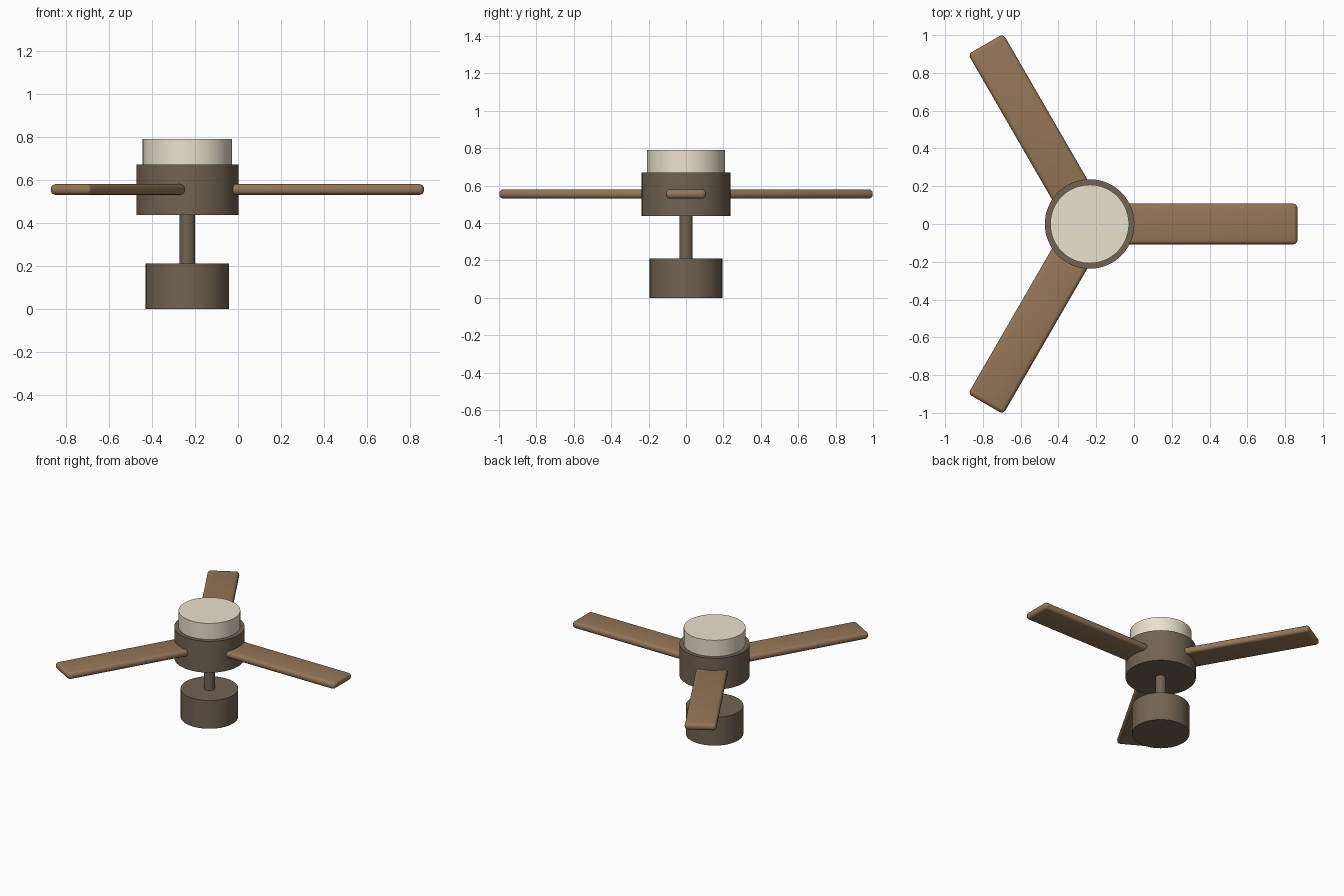
import bpy
from math import radians, pi

if "Cube" in bpy.data.objects:
    bpy.data.objects.remove(bpy.data.objects["Cube"])

AXIS_X = -0.235  # hub axis; the three-blade sweep is off-centre in x


def material(name, rgb):
    mat = bpy.data.materials.new(name)
    mat.diffuse_color = (*rgb, 1.0)
    mat.use_nodes = True
    mat.node_tree.nodes["Principled BSDF"].inputs["Base Color"].default_value = mat.diffuse_color
    return mat


bronze = material("bronze", (0.17, 0.125, 0.085))
wood = material("wood", (0.30, 0.18, 0.095))
glass = material("frosted_glass", (0.83, 0.76, 0.62))


def finish(obj, name, mat):
    obj.name = name
    obj.data.materials.append(mat)
    bpy.ops.object.shade_smooth_by_angle(angle=radians(40))


def drum(name, radius, z0, z1, mat, sides=64):
    bpy.ops.mesh.primitive_cylinder_add(
        vertices=sides, radius=radius, depth=z1 - z0,
        location=(AXIS_X, 0, (z0 + z1) / 2))
    finish(bpy.context.object, name, mat)


def blade(name, angle, r0=0.19, r1=1.10, width=0.215, z0=0.53, z1=0.58):
    bpy.ops.mesh.primitive_cube_add(size=1)
    obj = bpy.context.object
    for v in obj.data.vertices:
        v.co.x = r0 + (v.co.x + 0.5) * (r1 - r0)
        v.co.y *= width
        v.co.z *= z1 - z0
    obj.location = (AXIS_X, 0, (z0 + z1) / 2)
    obj.rotation_euler.z = angle
    # Rounded edges
    bevel = obj.modifiers.new("round_edges", 'BEVEL')
    bevel.width = 0.022
    bevel.segments = 4
    bpy.ops.object.modifier_apply(modifier=bevel.name)
    finish(obj, name, wood)


# Stacked round body
drum("mount_canopy", 0.194, 0.0, 0.21, bronze)
drum("down_rod", 0.036, 0.19, 0.45, bronze, 32)
drum("motor_housing", 0.237, 0.437, 0.67, bronze)
drum("light_cover", 0.208, 0.65, 0.79, glass)

# Three blades around the motor
for i in range(3):
    blade(f"blade_{i + 1}", i * 2 * pi / 3)
